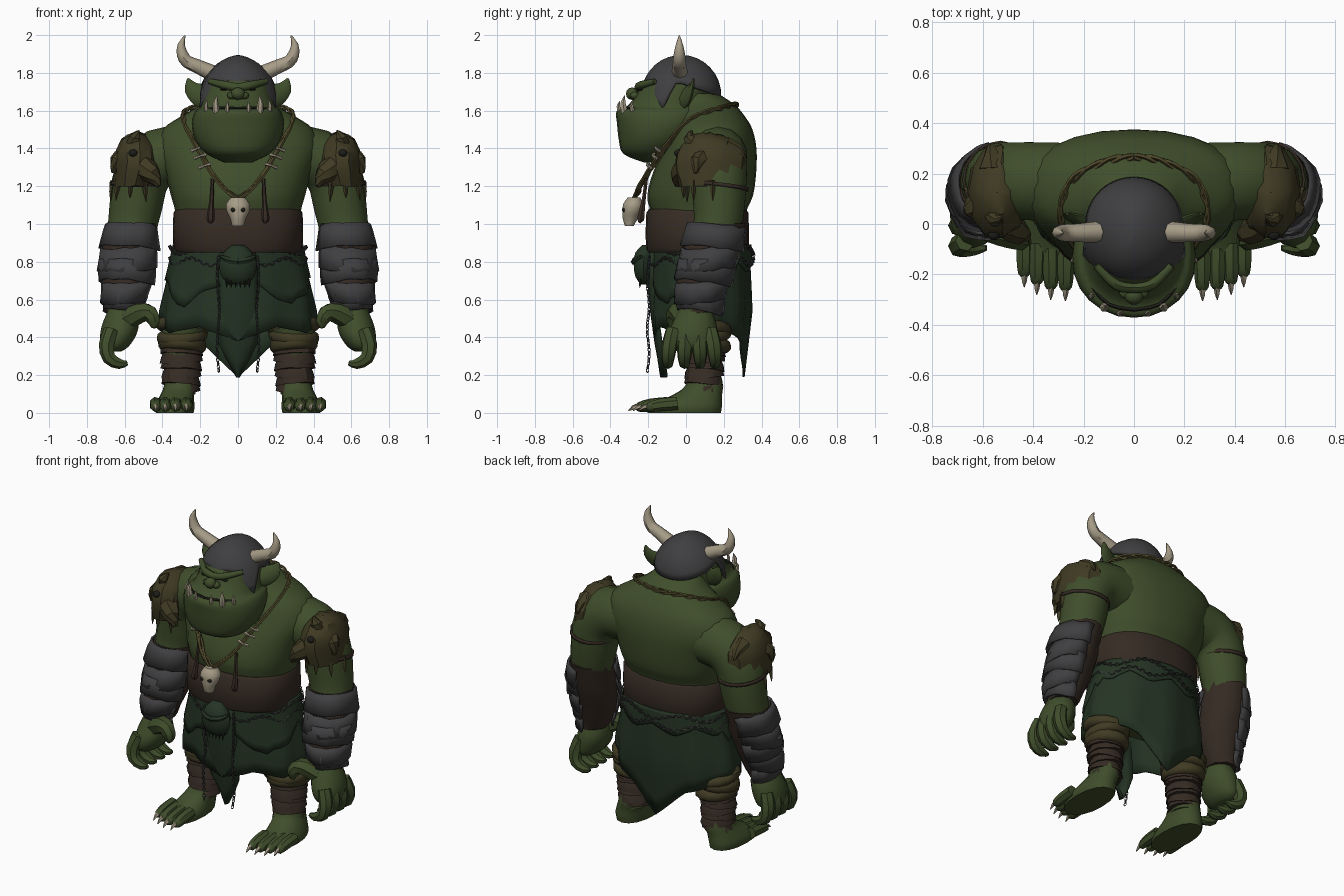
import bpy, bmesh, random
from math import sin, cos, pi, radians, sqrt, copysign
from mathutils import Vector as V

random.seed(4)

def mat(name, *c):
    m = bpy.data.materials.new(name)
    m.diffuse_color = (*c, 1)
    return m

SKIN = mat("skin", .05, .075, .024)
IRON = mat("iron", .05, .05, .053)
LEATHER = mat("leather", .036, .024, .017)
CLOTH = mat("cloth", .018, .034, .017)
HIDE = mat("hide", .05, .043, .017)
ROPE = mat("rope", .075, .062, .022)
BONE = mat("bone", .38, .33, .24)
DARK = mat("dark", .012, .012, .01)

def make(name, verts, faces, m, mirror=False, thick=0, angle=45):
    me = bpy.data.meshes.new(name)
    me.from_pydata(verts, [], faces)
    bm = bmesh.new()
    bm.from_mesh(me)
    bmesh.ops.remove_doubles(bm, verts=bm.verts, dist=.0002)
    bmesh.ops.recalc_face_normals(bm, faces=bm.faces)
    bm.to_mesh(me)
    bm.free()
    me.shade_smooth()
    me.set_sharp_from_angle(angle=radians(angle))
    me.materials.append(m)
    ob = bpy.data.objects.new(name, me)
    bpy.context.collection.objects.link(ob)
    if thick:
        s = ob.modifiers.new("thick", 'SOLIDIFY')
        s.thickness, s.offset = thick, 0
    if mirror:
        ob.modifiers.new("mirror", 'MIRROR').use_clip = False

def spline(P, k):
    """Catmull-Rom through tuples of any length."""
    out = []
    for i in range(len(P) - 1):
        a, b, c, d = P[max(i - 1, 0)], P[i], P[i + 1], P[min(i + 2, len(P) - 1)]
        for j in range(k):
            t = j / k
            out.append(tuple(q + .5 * t * (r - p + t * (2*p - 5*q + 4*r - s + t * (3*(q - r) + s - p)))
                             for p, q, r, s in zip(a, b, c, d)))
    return out + [tuple(P[-1])]

def surf(name, f, nu, nv, m, closed=True, cap=False, jit=0, **kw):
    """Grid surface f(column, row)."""
    cols = nu if closed else nu + 1
    J = lambda: random.uniform(-jit, jit)
    vs = [V(f(i / nu, j)) + V((J(), J(), J())) for j in range(nv) for i in range(cols)]
    fs = [(j*cols + i, j*cols + (i + 1) % cols, (j + 1)*cols + (i + 1) % cols, (j + 1)*cols + i)
          for j in range(nv - 1) for i in range(nu)]
    if cap:
        fs += [tuple(range(cols)), tuple(range((nv - 1)*cols, nv*cols))]
    make(name, vs, fs, m, **kw)

def loft(name, rings, m, n=16, k=3, p=2, arc=None, tilt=0, cap=True, **kw):
    """Stack of horizontal (super)ellipses (x, y, z, rx, ry)."""
    R = spline(rings, k)
    a0, a1 = arc or (0, 360)
    def f(u, j):
        a = radians(a0 + (a1 - a0) * u)
        x, y, z, rx, ry = R[j]
        e = lambda q: copysign(abs(q) ** (2 / p), q)
        return x + rx*e(cos(a)), y + ry*e(sin(a)), z + tilt*cos(a + 1)
    surf(name, f, n, len(R), m, closed=arc is None, cap=cap and arc is None, **kw)

def tube(name, pts, m, n=8, k=3, ref=(0, 1, 0), **kw):
    """Sweep along (x, y, z, r1, r2)."""
    P = spline([q if len(q) == 5 else (*q, q[3]) for q in pts], k)
    def f(u, j):
        t = V(P[min(j + 1, len(P) - 1)][:3]) - V(P[max(j - 1, 0)][:3])
        s = t.cross(V(ref)).normalized()
        o = s.cross(t).normalized()
        return V(P[j][:3]) + s*P[j][3]*cos(2*pi*u) + o*P[j][4]*sin(2*pi*u)
    surf(name, f, n, len(P), m, cap=True, **kw)

def ball(name, c, r, m, **kw):
    rows = [(c[0], c[1], c[2] - r[2]*cos(pi*j/6), max(r[0]*sin(pi*j/6), .001), max(r[1]*sin(pi*j/6), .001))
            for j in range(7)]
    loft(name, rows, m, n=10, k=1, **kw)

def chain(name, pts, size, m, **kw):
    vs, fs, last, odd = [], [], None, 0
    for q0, q1 in zip(pts, pts[1:]):
        q, d = V(q0), (V(q1) - V(q0)).normalized()
        if last is not None and (q - last).length < size*1.4:
            continue
        last, odd = q, 1 - odd
        a = d.cross(V((.3, .5, .8))).normalized()
        b = d.cross(a)
        s, o = (a, b) if odd else (b, a)
        base = len(vs)
        for i in range(8):
            r = d*cos(i*pi/4) + s*.65*sin(i*pi/4)
            for w in range(4):
                vs.append(q + r*size*(1 + .28*cos(w*pi/2)) + o*size*.28*sin(w*pi/2))
                fs.append((base + i*4 + w, base + (i + 1) % 8*4 + w,
                           base + (i + 1) % 8*4 + (w + 1) % 4, base + i*4 + (w + 1) % 4))
    make(name, vs, fs, m, **kw)

# Body
loft("torso", [(0, .08, .62, .28, .18), (0, .07, .85, .315, .23), (0, .065, 1.05, .33, .25), (0, .075, 1.15, .355, .28),
               (0, .1, 1.28, .39, .272), (0, .13, 1.4, .43, .243), (0, .14, 1.5, .40, .212), (0, .135, 1.565, .31, .18),
               (0, .11, 1.63, .2, .15), (0, .06, 1.69, .14, .11)], SKIN, n=24, p=2.3)
tube("arm", [(.26, .165, 1.36, .16), (.42, .17, 1.345, .158), (.51, .175, 1.25, .15), (.54, .175, 1.1, .14),
             (.56, .165, .98, .13), (.585, .12, .8, .125), (.61, .07, .62, .09), (.615, .05, .5, .075)],
     SKIN, n=14, mirror=True)
loft("leg", [(.18, .1, .78, .14, .17), (.245, .09, .58, .135, .145), (.29, .09, .42, .115, .12), (.3, .09, .28, .085, .09),
             (.305, .1, .1, .08, .085)], SKIN, mirror=True)

# Hands
loft("palm", [(.61, .05, .57, .065, .075), (.62, .045, .48, .095, .115), (.635, .035, .41, .095, .13),
              (.65, .035, .35, .07, .12), (.65, .035, .325, .03, .08)], SKIN, n=12, mirror=True)
for i, y in enumerate((-.068, .0, .065, .127)):
    o = (y - .03) * .2
    tube("finger", [(.67, y, .44, .04), (.695, y + o, .36, .042), (.68, y + o*1.4, .29, .037),
                    (.625, y + o*1.4, .26, .028), (.585, y + o*1.4, .265, .012)], SKIN, n=7, k=2, mirror=True)
tube("thumb", [(.6, .0, .49, .06), (.52, -.035, .53, .055), (.465, -.06, .525, .045), (.445, -.07, .48, .034),
               (.45, -.075, .45, .012)], SKIN, n=7, k=2, mirror=True)

# Feet
loft("foot", [(.335, -.01, 0, .1, .195), (.335, 0, .035, .105, .19), (.325, .05, .085, .092, .14),
              (.31, .09, .13, .085, .105), (.305, .1, .18, .08, .09)], SKIN, p=2.2, mirror=True)
for x, y in ((.272, -.25), (.33, -.245), (.385, -.225), (.435, -.195)):
    tube("toe", [(x, y + .15, .05, .035), (x, y + .06, .042, .034), (x, y, .03, .026), (x, y - .015, .028, .01)],
         SKIN, n=7, k=2, ref=(0, 0, 1), mirror=True)
    tube("toe_claw", [(x, y, .038, .015), (x, y - .03, .03, .011), (x, y - .055, .012, .002)], BONE, n=5, k=1,
         ref=(0, 0, 1), mirror=True)

# Head
loft("head", [(0, -.15, 1.325, .07, .07), (0, -.18, 1.37, .165, .15), (0, -.155, 1.44, .225, .2), (0, -.13, 1.53, .245, .235),
              (0, -.12, 1.597, .228, .248), (0, -.105, 1.62, .2, .212), (0, -.07, 1.68, .182, .195),
              (0, -.045, 1.75, .165, .185), (0, -.03, 1.82, .1, .12)], SKIN, n=24, p=2.2)
ball("nose", (0, -.285, 1.69), (.038, .035, .033), SKIN)
ball("nostril", (.034, -.272, 1.68), (.024, .025, .02), SKIN, mirror=True)
ball("eye", (.075, -.243, 1.713), (.02, .015, .007), DARK, mirror=True)
tube("brow", [(0, -.252, 1.722, .022), (.07, -.24, 1.735, .022), (.15, -.165, 1.755, .015)], SKIN, ref=(0, 0, 1), mirror=True)
tube("mouth_line", [(0, -.34, 1.612, .008), (.1, -.318, 1.615, .008), (.18, -.235, 1.6, .008), (.22, -.17, 1.57, .004)],
     DARK, n=5, ref=(0, 0, 1), mirror=True)
for x, y, h, r in ((.115, -.325, .075, .02), (.055, -.35, .045, .013), (.165, -.28, .05, .013)):
    tube("tusk", [(x, y, 1.59, r), (x*1.03, y - .008, 1.6 + h*.5, r*.8), (x*.98, y, 1.605 + h, .002)], BONE, n=6, mirror=True)
tube("ear", [(.165, -.01, 1.66, .055, .03), (.205, .01, 1.685, .058, .022), (.245, .03, 1.72, .042, .015),
             (.265, .04, 1.77, .006, .005)], SKIN, mirror=True)

# Horned helmet with cheek guards
def helmet(u, j):
    a = 2*pi*u
    s, c = sin(a), abs(cos(a))
    guard = min(1, max(0, 1.5 - abs(s + .5)/.2))
    low = 1.745 - .13*guard - .07*max(0, s) - .025*max(0, 1 - c*4)*(s < 0)
    z = 1.888 - (1.888 - low)*(1 - cos(j/8*pi/2))
    r = sqrt(max(0, 1 - (max(0, z - 1.68)/.208)**2))
    flare = 1 + .9*max(0, 1.72 - z)*(s < 0)
    return .198*r**1.3*cos(a)*flare, -.025 + .205*r*s*flare, z
surf("helmet", helmet, 44, 9, IRON, thick=.014)
tube("horn", [(.08, -.03, 1.775, .046), (.15, -.032, 1.805, .042), (.215, -.035, 1.835, .037), (.27, -.035, 1.86, .034),
              (.295, -.035, 1.9, .03), (.3, -.035, 1.95, .019), (.28, -.035, 1.998, .003)], BONE, n=8, k=2, mirror=True)

# Shoulder guards shaped like a beast skull
loft("shoulder_guard", [(.535, .1, 1.485, .02, .03), (.535, .125, 1.445, .08, .12), (.535, .13, 1.37, .115, .185),
                        (.545, .125, 1.28, .12, .185), (.56, .125, 1.2, .1, .165)], HIDE, n=11, k=2, jit=.006,
     angle=30, mirror=True)
spikes = [((.55, .05, 1.41, .05), (.545, .02, 1.46, .032), (.525, .03, 1.495, .004)),
          ((.5, .0, 1.3, .065), (.455, -.035, 1.26, .05), (.42, -.045, 1.2, .015)),
          ((.61, .08, 1.34, .06), (.645, .06, 1.33, .04), (.66, .05, 1.27, .01)),
          ((.56, .22, 1.4, .06), (.565, .28, 1.39, .03), (.565, .315, 1.35, .006))]
for s in spikes:
    tube("shoulder_guard_ridge", s, HIDE, n=7, k=2, ref=(.3, .2, .9), jit=.003, angle=30, mirror=True)
ball("shoulder_guard_socket", (.555, -.04, 1.375), (.025, .025, .02), DARK, mirror=True)
for i in range(9):
    a = i*pi/4.5
    x, y = .55 + .11*cos(a), .14 + .155*sin(a)
    tube("shoulder_fringe", [(x, y, 1.23, .016), (x + .01*cos(a), y, 1.17, .012), (x + .015*cos(a), y, 1.11 + .03*random.random(), .002)],
         HIDE, n=4, k=1, mirror=True)
loft("arm_strap", [(.53, .175, 1.19, .145, .15), (.53, .175, 1.21, .145, .15)], LEATHER, k=1, tilt=.02, thick=.01, cap=False, mirror=True)

# Forearm wraps with overlapping iron plates
G = spline([(.56, .165, 1.0, .132, .145), (.578, .125, .83, .143, .148), (.59, .085, .67, .125, .132), (.61, .07, .53, .085, .1)], 10)
loft("forearm_wrap", G[::3], LEATHER, k=1, jit=.006, mirror=True)
for i, t in enumerate((1, 7, 12, 18, 23)):
    a, b, c = G[t], G[t + 3], G[min(t + 7, 30)]
    grow = lambda q, d: (*q[:3], q[3] + d, q[4] + d)
    loft("forearm_plate", [grow(a, .006), grow(b, .01), grow(c, .017)], IRON, n=14, k=1, arc=(-165, 85),
         tilt=(.022, -.018)[i % 2], jit=.006, thick=.012, angle=30, mirror=True)

# Belt, skirt and front apron
loft("belt", [(0, .06, .85, .325, .262), (0, .06, .87, .342, .272), (0, .06, .96, .345, .274), (0, .06, 1.06, .342, .27),
              (0, .06, 1.08, .325, .255)], LEATHER, n=28, k=1, p=2.4)
def skirt(low, extra):
    def f(u, j):
        a, v = 2*pi*u, j/6
        z = .89 - v*(.89 - low(a))
        flare = min(1, (.89 - z)/.35)
        r = 1 + .03*sin(9*a)*flare
        back = max(0, sin(a))*max(0, .55 - z)*.12
        return ((.33 + .075*flare + extra)*r*cos(a), .085 + (.245 + extra + .01*flare)*r*sin(a) - back, z)
    return f
saw = lambda a, k: abs((a*k/pi) % 2 - 1)
surf("skirt", skirt(lambda a: (.19 + .24*min(1, abs(cos(a))*1.15) if sin(a) > 0 else .38 + .05*abs(cos(a))) + .05*saw(a, 6), 0),
     48, 7, CLOTH, thick=.012, angle=35)
surf("skirt_upper_layer", skirt(lambda a: .55 + .16*saw(a, 4) + .04*saw(a, 9) if sin(a) < .2 else .74 + .06*saw(a, 8), .01),
     56, 7, CLOTH, thick=.012, angle=35)
A = [(.9, .085, -.2), (.75, .1, -.2), (.55, .112, -.185), (.37, .1, -.16), (.29, .06, -.145), (.19, .004, -.13)]
surf("apron", lambda u, j: (A[j][1]*(2*u - 1), A[j][2] + .03*(2*u - 1)**2, A[j][0]), 6, 6, CLOTH, closed=False, thick=.014)
loft("buckle_face", [(0, -.21, .68, .05, .03), (0, -.225, .72, .085, .045), (0, -.225, .79, .1, .055), (0, -.22, .85, .075, .05),
                     (0, -.21, .89, .03, .02)], CLOTH, n=10, k=2)
tube("buckle_brow", [(0, -.275, .8, .018), (.05, -.265, .81, .018), (.09, -.235, .83, .008)], CLOTH, n=6, ref=(0, 0, 1), mirror=True)
for x in (.012, .036, .06):
    tube("buckle_fringe", [(x, -.24, .71, .012), (x, -.245, .66, .001)], DARK, n=4, k=1, mirror=True)

# Chains
for z, w in ((.86, 3), (.8, 4)):
    chain("waist_chain", [(.36*cos(t*pi/300), .085 + .272*sin(t*pi/300), z + .02*cos(w*t*pi/150)) for t in range(601)], .014, IRON)
chain("hanging_chain", [(.105 + .006*sin(t/30), -.2 + .005*cos(t/20), .82 - t*.002) for t in range(300)], .012, IRON, mirror=True)

# Leg wraps and rolled cuffs
for i, z in enumerate((.46, .41, .365)):
    loft("knee_roll", [(.295, .1, z - .04, .11, .11), (.295, .1, z - .02, .138 - i*.006, .14), (.295, .1, z + .02, .135 - i*.006, .135),
                       (.28, .1, z + .04, .1, .1)], HIDE, n=14, k=2, tilt=(.02, -.018, .012)[i], mirror=True)
for i in range(6):
    z, r = .345 - i*.04, .11 - .003*i
    loft("shin_wrap", [(.3, .095, z - .036, r + .004, r + .006), (.3, .095, z, r - .002, r), (.3, .095, z + .026, r - .014, r - .012)],
         LEATHER, n=14, k=1, tilt=(.012, -.01)[i % 2], jit=.004, angle=30, mirror=True)

# Rope necklace with skull pendant
N = spline([(0, -.27, 1.13), (.11, -.225, 1.23), (.23, -.09, 1.43), (.285, .03, 1.555), (.245, .17, 1.605),
            (.11, .245, 1.625), (0, .262, 1.625)], 6)
for s in range(3):
    pts = [(x + .012*cos(i*.7 + s*2.1)*(0 < i < 36), y + .012*sin(i*.7 + s*2.1), z + .014*sin(i*.7 + s*2.1 + 1), .009)
           for i, (x, y, z) in enumerate(N)]
    tube("necklace_strand", pts, ROPE, n=5, k=1, ref=(0, -.64, .77), mirror=True)
for x, y, z in ((.2, -.155, 1.36), (.215, -.14, 1.4), (.175, -.185, 1.31)):
    tube("necklace_bone", [(x - .03, y - .015, z + .008, .011), (x, y - .02, z, .007), (x + .03, y, z - .012, .011)], BONE, n=6, mirror=True)
tube("necklace_tassel", [(.135, -.21, 1.24, .01), (.14, -.225, 1.12, .012), (.145, -.24, 1.03, .022), (.145, -.235, 1.01, .012)],
     LEATHER, n=6, k=2, mirror=True)
loft("skull_pendant", [(0, -.3, .99, .032, .025), (0, -.295, 1.03, .042, .042), (0, -.285, 1.065, .06, .053), (0, -.28, 1.105, .064, .056),
                       (0, -.275, 1.14, .038, .035)], BONE, n=10, k=2)
ball("skull_pendant_eye", (.025, -.328, 1.075), (.014, .012, .012), DARK, mirror=True)
